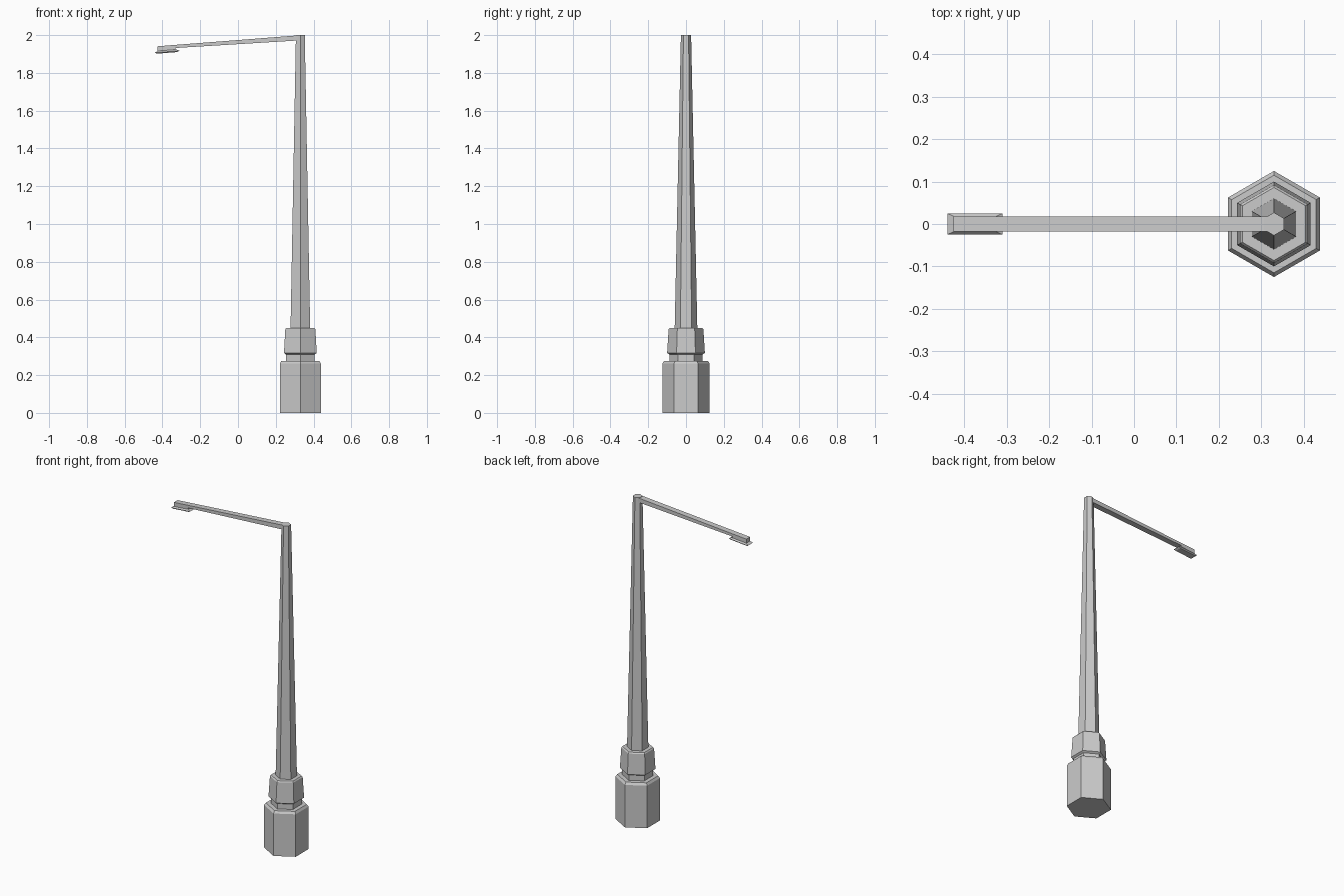
import bpy, bmesh, math

if "Cube" in bpy.data.objects:
    bpy.data.objects.remove(bpy.data.objects["Cube"])

POLE_X = 0.33


def loft(name, rings):
    """Closed flat-faced solid skinned through rings of equal point count."""
    bm = bmesh.new()
    loops = [[bm.verts.new(p) for p in ring] for ring in rings]
    n = len(loops[0])
    for a, b in zip(loops, loops[1:]):
        for i in range(n):
            j = (i + 1) % n
            bm.faces.new((a[i], a[j], b[j], b[i]))
    bm.faces.new(loops[0][::-1])
    bm.faces.new(loops[-1])
    bmesh.ops.recalc_face_normals(bm, faces=bm.faces)
    mesh = bpy.data.meshes.new(name)
    bm.to_mesh(mesh)
    bm.free()
    obj = bpy.data.objects.new(name, mesh)
    bpy.context.collection.objects.link(obj)
    return obj


def hexagon(r, z):
    angles = [math.radians(90 + 60 * i) for i in range(6)]
    return [(POLE_X + r * math.cos(a), r * math.sin(a), z) for a in angles]


def hex_part(name, profile):
    return loft(name, [hexagon(r, z) for r, z in profile])


def tilted_rect(x0, x1, half_y, drop):
    """Rectangle lying parallel to the arm's sloping top, 'drop' below it."""
    top = lambda x: 1.975 + 0.08 * x - drop
    return [(x, y, top(x)) for x, y in
            ((x0, -half_y), (x1, -half_y), (x1, half_y), (x0, half_y))]


# Hexagonal pedestal, neck and collar
hex_part("base", [(0.125, 0), (0.125, 0.262), (0.115, 0.276), (0.087, 0.276)])
hex_part("neck", [(0.087, 0.27), (0.087, 0.312)])
hex_part("collar", [(0.087, 0.309), (0.1, 0.317), (0.092, 0.443), (0.086, 0.45)])

# Tapered pole
hex_part("pole", [(0.06, 0.445), (0.027, 2.0)])

# Arm, tapering in height towards the lamp
W = 0.018
loft("arm", [[(x, -W, t), (x, W, t), (x, W, b), (x, -W, b)] for x, t, b in
             ((-0.425, 1.941, 1.926), (0.325, 1.999, 1.972))])

# Lamp head: block under the arm end with a flared shade
loft("lamp_head", [
    tilted_rect(-0.425, -0.33, W, 0.004),
    tilted_rect(-0.425, -0.33, W, 0.027),
])
loft("lamp_shade", [
    tilted_rect(-0.425, -0.325, W, 0.025),
    tilted_rect(-0.44, -0.31, 0.025, 0.033),
    tilted_rect(-0.428, -0.322, 0.02, 0.039),
])
